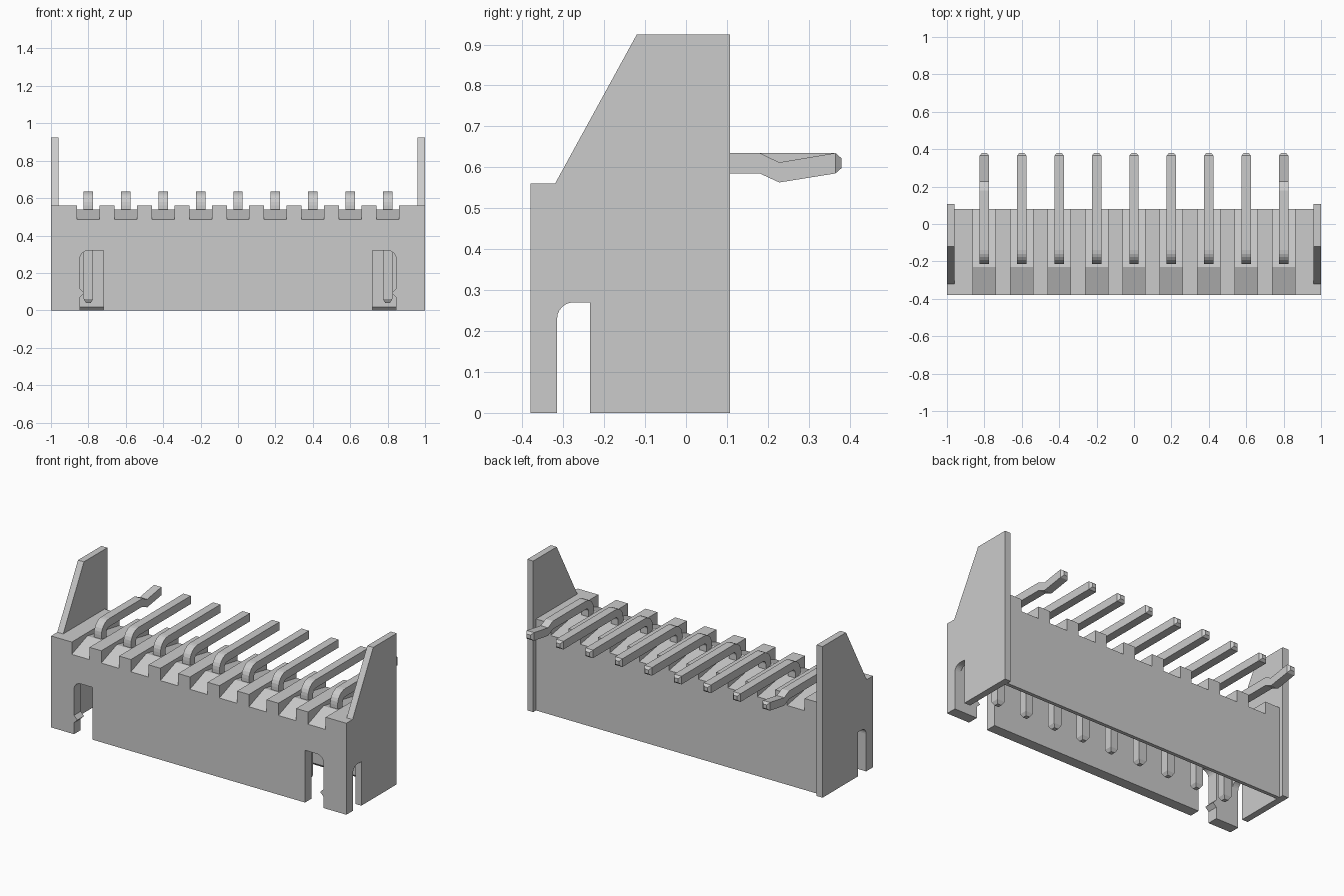
import bpy, bmesh, math

if "Cube" in bpy.data.objects:
    bpy.data.objects.remove(bpy.data.objects["Cube"])


def make_object(name, bm):
    bmesh.ops.recalc_face_normals(bm, faces=bm.faces)
    mesh = bpy.data.meshes.new(name)
    bm.to_mesh(mesh)
    bm.free()
    ob = bpy.data.objects.new(name, mesh)
    bpy.context.collection.objects.link(ob)
    return ob


def prism(name, profile, lo, hi, axis="x"):
    """Extrude a (y, z) profile along x, or an (x, z) profile along y."""
    bm = bmesh.new()
    place = (lambda p, d: (d, *p)) if axis == "x" else (lambda p, d: (p[0], d, p[1]))
    a = [bm.verts.new(place(p, lo)) for p in profile]
    b = [bm.verts.new(place(p, hi)) for p in profile]
    bm.faces.new(a)
    bm.faces.new(b[::-1])
    for i in range(len(a)):
        j = (i + 1) % len(a)
        bm.faces.new((a[i], a[j], b[j], b[i]))
    return make_object(name, bm)


def arc(cx, cz, r, start, end, n=6):
    return [(cx + r * math.cos(math.radians(start + (end - start) * i / n)),
             cz + r * math.sin(math.radians(start + (end - start) * i / n)))
            for i in range(n + 1)]


def boolean(target, tool, op):
    tool.hide_render = True
    mod = target.modifiers.new(op, "BOOLEAN")
    mod.operation, mod.solver, mod.object = op, "EXACT", tool
    bpy.context.view_layer.objects.active = target
    bpy.ops.object.modifier_apply(modifier=mod.name)
    bpy.data.objects.remove(tool)


# Housing block with two taller end plates
housing = prism("housing", [(-.38, 0), (.08, 0), (.08, .56), (-.38, .56)], -.98, .98)
plate = [(-.38, 0), (.107, 0), (.107, .925), (-.12, .925), (-.32, .56), (-.38, .56)]
for s in (-1, 1):
    boolean(housing, prism("end_plate", plate, .96 * s, s), "UNION")

# Socket cavity, open below, with a chamfered back lip
cavity = [(-.315, -.1), (-.315, .4), (.04, .4), (.04, .018), (.058, 0), (.058, -.1)]
boolean(housing, prism("cavity_cutter", cavity, -.96, .96), "DIFFERENCE")

# Slots in the front wall (with a small latch nub) and in the end plates
side_slot = [(-.315, -.1), (-.235, -.1), (-.235, .27)] + arc(-.275, .23, .04, 90, 180)
for s in (-1, 1):
    front_slot = [(.72, -.1), (.72, .32)] + arc(.8, .275, .045, 90, 0)
    front_slot += [(.845, .115), (.822, .092), (.845, .07), (.845, -.1)]
    front_slot = [(s * x, z) for x, z in front_slot]
    boolean(housing, prism("front_slot_cutter", front_slot, -.45, -.3, "y"), "DIFFERENCE")
    boolean(housing, prism("side_slot_cutter", side_slot, .94 * s, 1.1 * s), "DIFFERENCE")

# Ridged notch in the top under each pin
pin_x = [(i - 4) * .2 for i in range(9)]
notch = [(-.45, .459), (-.23, .54), (.15, .473), (.15, .7), (-.45, .7)]
for x in pin_x:
    boolean(housing, prism("notch_cutter", notch, x - .06, x + .06), "DIFFERENCE")


def pin(name, x, kinked):
    """Square bent pin: each section is (outer yz, inner yz, half width)."""
    w = .025
    sections = [((-.203, .04), (-.177, .04), .013), ((-.215, .06), (-.165, .06), w)]
    outer = arc(-.14, .56, .075, 180, 90)
    inner = arc(-.14, .56, .025, 180, 90)
    sections += [(o, i, w) for o, i in zip(outer, inner)]
    if kinked:
        sections += [((.18, .635), (.18, .585), w), ((.228, .612), (.228, .563), w)]
    sections += [((.365, .635), (.365, .585), w), ((.38, .622), (.38, .598), .013)]
    bm = bmesh.new()
    rings = []
    for o, i, h in sections:
        rings.append([bm.verts.new(v) for v in
                      ((x - h, *o), (x + h, *o), (x + h, *i), (x - h, *i))])
    for a, b in zip(rings, rings[1:]):
        for k in range(4):
            j = (k + 1) % 4
            bm.faces.new((a[k], a[j], b[j], b[k]))
    bm.faces.new(rings[0])
    bm.faces.new(rings[-1])
    return make_object(name, bm)


# Row of right-angle pins, the outermost two kinked for retention
for n, x in enumerate(pin_x):
    pin(f"pin_{n + 1}", x, n in (0, 8))
